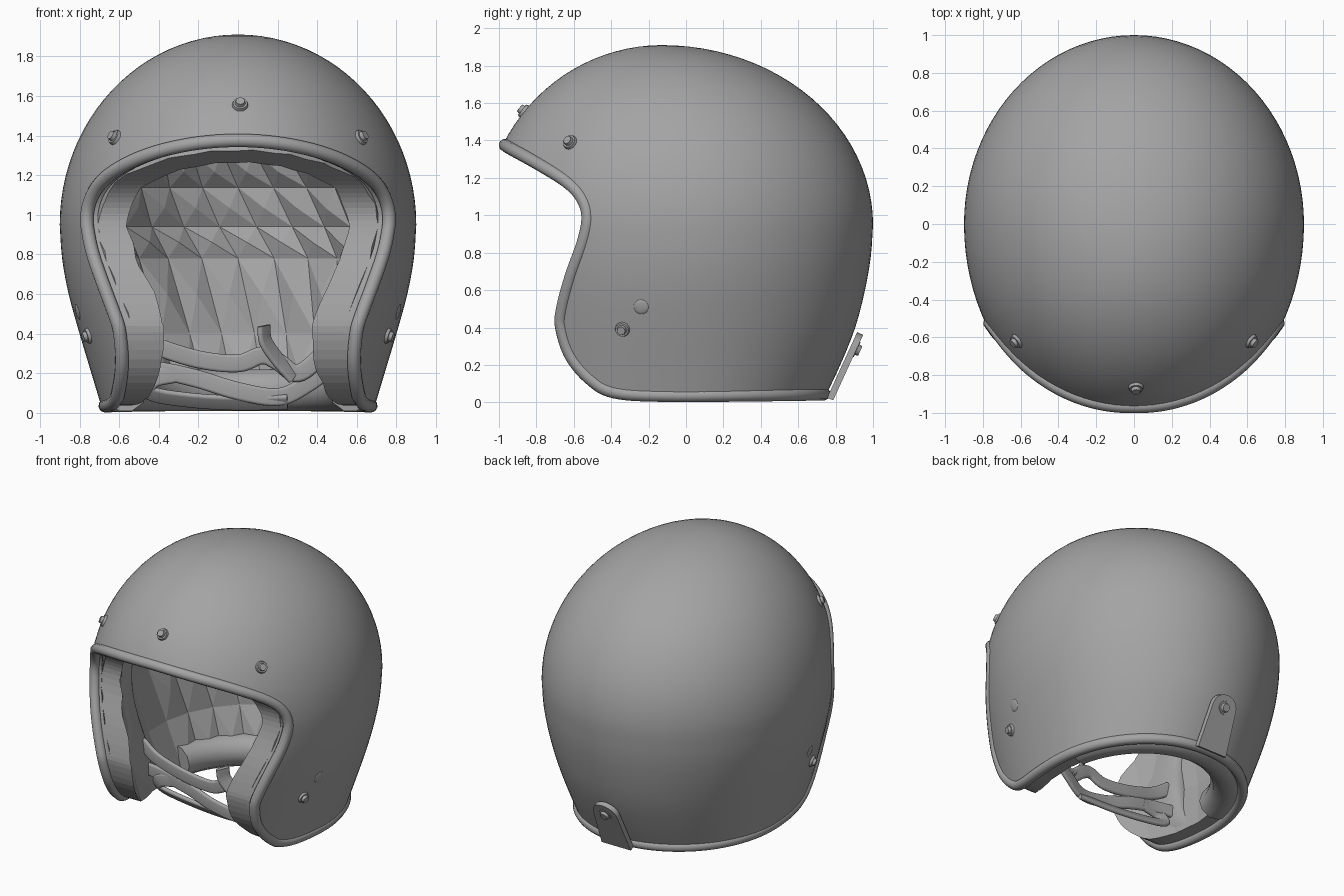
import bpy, bmesh, math
from mathutils import Vector, Matrix

if "Cube" in bpy.data.objects:
    bpy.data.objects.remove(bpy.data.objects["Cube"])

GREY = (0.37, 0.37, 0.37, 1)
grey = bpy.data.materials.new("matte grey")
grey.use_nodes = True
grey.diffuse_color = GREY
grey.node_tree.nodes["Principled BSDF"].inputs["Base Color"].default_value = GREY


def add(name, data, smooth=True):
    ob = bpy.data.objects.new(name, data)
    bpy.context.scene.collection.objects.link(ob)
    data.materials.append(grey)
    if smooth and isinstance(data, bpy.types.Mesh):
        bpy.ops.object.select_all(action='DESELECT')
        ob.select_set(True)
        bpy.context.view_layer.objects.active = ob
        bpy.ops.object.shade_smooth_by_angle(angle=math.radians(40))
    return ob


def from_bmesh(name, bm, smooth=True):
    bmesh.ops.recalc_face_normals(bm, faces=bm.faces)
    me = bpy.data.meshes.new(name)
    bm.to_mesh(me)
    bm.free()
    return add(name, me, smooth)


def spline(pts, t):
    """Catmull-Rom through pts, t counted in points."""
    n = len(pts)
    i = min(int(t), n - 2)
    u = t - i
    p1, p2 = pts[i], pts[i + 1]
    p0 = pts[i - 1] if i else [2 * a - b for a, b in zip(p1, p2)]
    p3 = pts[i + 2] if i + 2 < n else [2 * b - a for a, b in zip(p1, p2)]
    return [0.5 * (2 * b + (c - a) * u + (2 * a - 5 * b + 4 * c - d) * u * u
                   + (3 * b - a - 3 * c + d) * u ** 3) for a, b, c, d in zip(p0, p1, p2, p3)]


# Shell levels: height, half width, front y, back y, y of widest point
LOWER = [(0, .68, -1.0, .73, 0), (.2, .74, -1.02, .825, 0), (.4, .80, -1.04, .905, 0),
         (.6, .855, -1.055, .957, 0), (.78, .888, -1.07, .988, 0), (.95, .9, -1.08, 1.0, 0)]


def crown(k):
    """Domed upper half, k from 0 at the widest level to 1 at the top."""
    s, c = math.sin(k * math.pi / 2), max(0, math.cos(k * math.pi / 2))
    return (.95 + .96 * s, .9 * c, -.13 - .95 * c ** 1.01, -.13 + 1.13 * c, -.13 * (1 - c))


DENSE = [spline(LOWER, k / 6) for k in range(31)] + [crown(k / 48) for k in range(1, 49)]


def ring(z):
    for lo, hi in zip(DENSE, DENSE[1:]):
        if z <= hi[0]:
            u = (z - lo[0]) / (hi[0] - lo[0])
            return [a + (b - a) * u for a, b in zip(lo, hi)]
    return DENSE[-2]


def implicit(x, y, z):
    _, a, f, b, c = ring(z)
    return (x / a) ** 2 + ((y - c) / ((b - c) if y > c else (c - f))) ** 2 - 1


def half_x(y, z):
    _, a, f, b, c = ring(z)
    k = (y - c) / ((b - c) if y > c else (c - f))
    return a * math.sqrt(max(0, 1 - k * k))


def on_surface(y, z, side):
    """Frame on the shell with local z pointing outwards."""
    p = Vector((side * half_x(y, z), y, z))
    e = .004
    n = Vector([implicit(*(p + d)) - implicit(*(p - d))
                for d in (Vector((e, 0, 0)), Vector((0, e, 0)), Vector((0, 0, e)))])
    return Matrix.Translation(p) @ n.to_track_quat('Z', 'Y').to_matrix().to_4x4()


def dome(rows, segs, inset=0, twist=0):
    bm = bmesh.new()
    s = 1 - inset
    grid = []
    for i, (z, a, f, b, c) in enumerate(rows[:-1]):
        line = []
        for j in range(segs):
            t = 2 * math.pi * (j + twist * i) / segs
            y = c + math.sin(t) * ((b - c) if math.sin(t) > 0 else (c - f))
            line.append(bm.verts.new((a * math.cos(t) * s, y * s, z if z < .9 else .9 + (z - .9) * s)))
        grid.append(line)
    top = bm.verts.new((0, rows[-1][4], .9 + (rows[-1][0] - .9) * s))
    for j in range(segs):
        k = (j + 1) % segs
        for lo, hi in zip(grid, grid[1:]):
            bm.faces.new((lo[j], lo[k], hi[k], hi[j]))
        bm.faces.new((grid[-1][j], grid[-1][k], top))
    bmesh.ops.recalc_face_normals(bm, faces=bm.faces)
    return bm


# Edge line of the side opening and the bottom rim (y, z)
EDGE = [(ring(1.375)[2], 1.375), (-.8, 1.28), (-.645, 1.185), (-.56, 1.1), (-.525, 1.0), (-.545, .87),
        (-.615, .67), (-.66, .5), (-.665, .4), (-.615, .25), (-.51, .125), (-.38, .055), (-.1, .037),
        (.4, .04), (ring(.045)[3], .045)]
N = 140
edge = [spline(EDGE, (len(EDGE) - 1) * (1 - math.cos(math.pi * k / N)) / 2) for k in range(N + 1)]

# Cutter that opens the face and trims the bottom
bm = bmesh.new()
outline = [(-1.5, 1.62)] + edge[::2] + [(1.5, .045), (1.5, -.5), (-1.5, -.5)]
face = bm.faces.new([bm.verts.new((-1.3, y, z)) for y, z in outline])
moved = bmesh.ops.extrude_face_region(bm, geom=[face])["geom"]
bmesh.ops.translate(bm, vec=(2.6, 0, 0), verts=[v for v in moved if isinstance(v, bmesh.types.BMVert)])
cutter = from_bmesh("opening_cutter", bm, False)
cutter.hide_render = True


def thicken_and_cut(ob, thickness, offset, smooth):
    m = ob.modifiers.new("thickness", 'SOLIDIFY')
    m.thickness, m.offset = thickness, offset
    m = ob.modifiers.new("opening", 'BOOLEAN')
    m.operation, m.object, m.solver = 'DIFFERENCE', cutter, 'EXACT'
    dg = bpy.context.evaluated_depsgraph_get()
    me = bpy.data.meshes.new_from_object(ob.evaluated_get(dg))
    name = ob.name
    bpy.data.objects.remove(ob)
    me.materials.clear()
    add(name, me, smooth)


# Outer shell, and a liner with diagonal puffed facets towards the rear
thicken_and_cut(from_bmesh("outer_shell", dome(DENSE[::2] + DENSE[-1:], 96)), .07, -1, True)
bm = dome(LOWER[::2] + [crown(k / 6) for k in range(7)], 24, .205, .5)
rear = [f for f in bm.faces if f.calc_center_median().y > .05 and f.calc_center_median().z > .15]
bmesh.ops.poke(bm, faces=rear, offset=-.025)
thicken_and_cut(from_bmesh("quilted_liner", bm, False), .13, 1, False)
bpy.data.objects.remove(cutter)


def tube(name, pts, radius, cyclic=False, ribbon=0):
    cu = bpy.data.curves.new(name, 'CURVE')
    cu.dimensions = '3D'
    cu.bevel_depth, cu.bevel_resolution, cu.extrude = radius, 3, ribbon
    cu.use_fill_caps = True
    sp = cu.splines.new('POLY')
    sp.points.add(len(pts) - 1)
    for q, p in zip(sp.points, pts):
        q.co = (*p, 1)
    sp.use_cyclic_u = cyclic
    sp.use_smooth = True
    return add(name, cu)


# Rolled trim around the whole edge, sunk slightly into the shell
left = []
for y, z in edge:
    x = half_x(y, z)
    sink = .015 * max(0, 1 - x / .6)
    left.append((x * .97, y - math.copysign(sink, y), z))
tube("edge_trim", left + [(-x, y, z) for x, y, z in left[-2:0:-1]], .035, True)

# Thick padded roll inside the rear rim
_, a, f, b, c = ring(.12)
tube("neck_roll", [(a * .81 * math.cos(t), b * .81 * math.sin(t), .115)
                   for t in [math.radians(12 + 156 * k / 40) for k in range(41)]], .11)

# Cheek pads, lofted upwards behind the opening edge
PAD = [(.06, -.32, -.05), (.13, -.46, -.12), (.25, -.57, -.18), (.42, -.63, -.22), (.6, -.6, -.26),
       (.8, -.53, -.28), (.98, -.5, -.28), (1.08, -.5, -.3)]  # z, front y, back y
for side, label in ((1, "left"), (-1, "right")):
    bm = bmesh.new()
    loops = []
    for k in range(29):
        z, y0, y1 = spline(PAD, k / 4)
        half = .046 + .05 * z
        loop = []
        for j in range(28):
            t = 2 * math.pi * j / 28
            cx, sx = [math.copysign(abs(v) ** .6, v) for v in (math.cos(t), math.sin(t))]
            y = (y0 + y1) / 2 + (y1 - y0) / 2 * cx
            # the inner face stays nearly straight instead of following the shell
            outer = half_x(y, z) - .025
            inner = half_x(y0, z) + .3 * (half_x(y, z) - half_x(y0, z)) - .025 - 2 * half
            loop.append(bm.verts.new((side * (inner + (outer - inner) * (sx + 1) / 2), y, z)))
        loops.append(loop)
    for lo, hi in zip(loops, loops[1:]):
        for j in range(28):
            k = (j + 1) % 28
            bm.faces.new((lo[j], lo[k], hi[k], hi[j]))
    bm.faces.new(loops[0])
    bm.faces.new(loops[-1])
    from_bmesh(label + "_cheek_pad", bm)

# Chin straps hanging between the pads
STRAPS = {
    "upper_strap": [(-.55, -.3, .42), (-.42, -.31, .34), (-.2, -.3, .27), (0, -.3, .25), (.12, -.3, .29),
                    (.2, -.29, .26), (.29, -.28, .2), (.38, -.27, .25), (.5, -.25, .38)],
    "lower_strap": [(-.55, -.25, .22), (-.38, -.27, .21), (-.2, -.27, .17), (0, -.28, .11), (.2, -.27, .08),
                    (.34, -.24, .14), (.52, -.2, .27)],
    "looped_strap": [(-.3, -.27, .2), (-.43, -.27, .17), (-.44, -.24, .1), (-.25, -.24, .065), (0, -.25, .05),
                     (.25, -.26, .055)],
    "strap_tail": [(.13, -.36, .44), (.14, -.35, .36), (.2, -.32, .27), (.28, -.29, .18)]}
for name, pts in STRAPS.items():
    tube(name, [spline(pts, k / 6) for k in range((len(pts) - 1) * 6 + 1)], .015, ribbon=.03)


def stud(name, frame, size=1):
    bm = bmesh.new()
    for r1, r2, depth, h in ((.042, .036, .02, .004), (.028, .022, .024, .02)):
        bmesh.ops.create_cone(bm, cap_ends=True, segments=16, radius1=r1 * size, radius2=r2 * size,
                              depth=depth, matrix=frame @ Matrix.Translation((0, 0, h)))
    from_bmesh(name, bm)


# Snap studs and faint side bumps
stud("brow_stud_centre", on_surface(ring(1.555)[2] + .0001, 1.555, 1))
for side, label in ((1, "left"), (-1, "right")):
    stud(label + "_brow_stud", on_surface(-.62, 1.39, side))
    stud(label + "_cheek_stud", on_surface(-.34, .39, side))
    bm = bmesh.new()
    bmesh.ops.create_uvsphere(bm, u_segments=16, v_segments=8, radius=.04,
                              matrix=on_surface(-.24, .51, side) @ Matrix.Diagonal((1, 1, .18, 1)))
    from_bmesh(label + "_side_bump", bm)

# Rear strap tab with rounded top, leaning along the shell
bm = bmesh.new()
shape = [(-.115, 0), (.115, 0)] + [(.095 * math.cos(t), .3 + .085 * math.sin(t))
                                   for t in [math.pi * k / 12 for k in range(13)]]
face = bm.faces.new([bm.verts.new((x, h, 0)) for x, h in shape])
moved = bmesh.ops.extrude_face_region(bm, geom=[face])["geom"]
bmesh.ops.translate(bm, vec=(0, 0, .035), verts=[v for v in moved if isinstance(v, bmesh.types.BMVert)])
lean = Vector((0, .16, .35)).normalized()
out = Vector((0, lean.z, -lean.y))
tab = Matrix.Translation((0, .755, .025)) @ Matrix((Vector((-1, 0, 0)), lean, out)).transposed().to_4x4()
bmesh.ops.transform(bm, matrix=tab, verts=bm.verts)
from_bmesh("rear_tab", bm)
stud("rear_tab_stud", tab @ Matrix.Translation((0, .3, .025)), 1.2)
